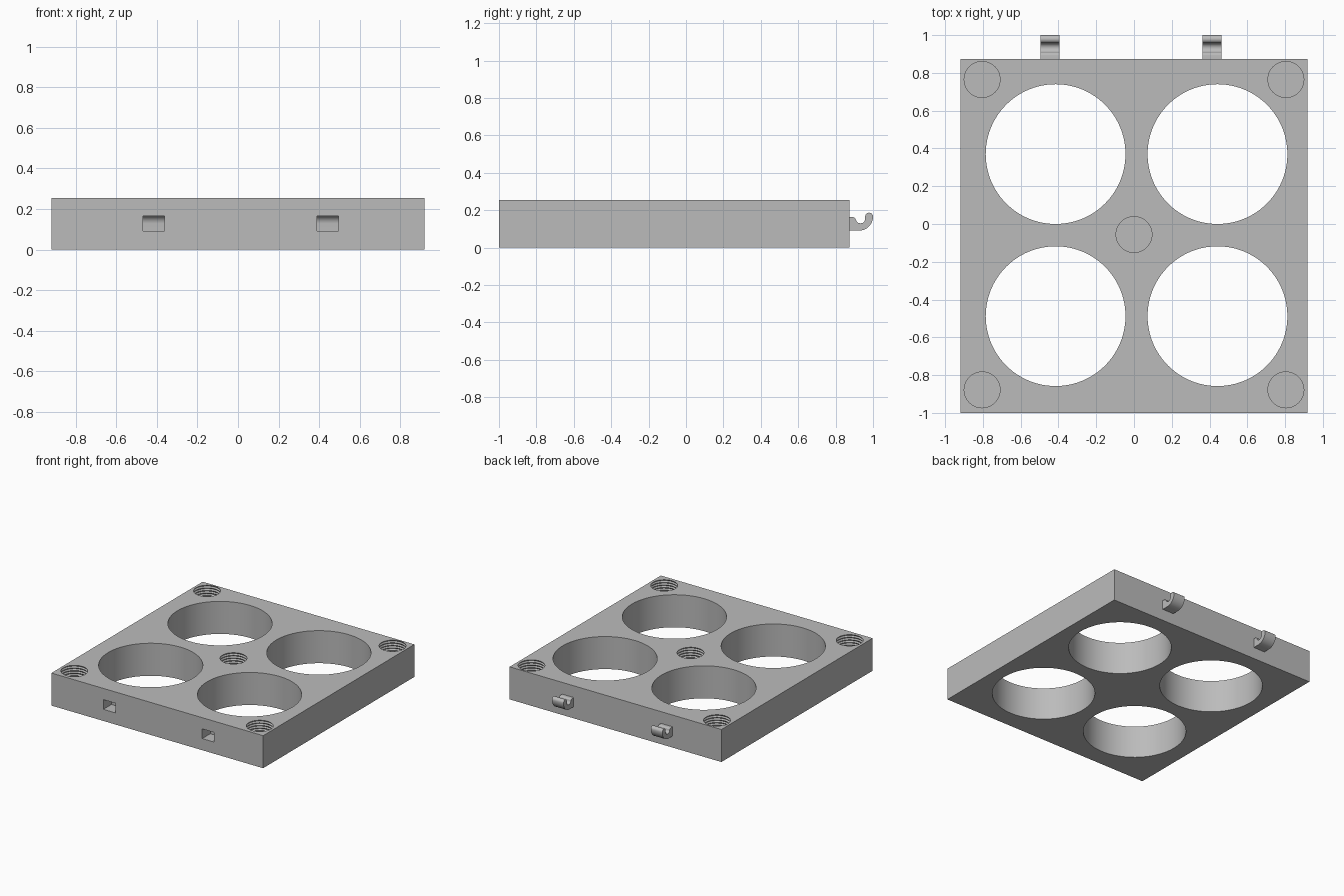
import bpy, bmesh
from math import sin, cos, pi, radians

if "Cube" in bpy.data.objects:
    bpy.data.objects.remove(bpy.data.objects["Cube"], do_unlink=True)

WIDTH, HEIGHT, FRONT, BACK = 1.836, 0.255, -1.0, 0.873
COLUMNS = (-0.415, 0.442)
ROWS = (-0.488, 0.37)

grey = bpy.data.materials.new("plain grey")
grey.use_nodes = True
colour = (0.5, 0.5, 0.5, 1)
grey.diffuse_color = colour
grey.node_tree.nodes["Principled BSDF"].inputs["Base Color"].default_value = colour


def arc(cy, cz, r, start, end, steps=12):
    """Points on an arc in the side (y, z) plane, angles in degrees."""
    angles = [radians(start + (end - start) * i / steps) for i in range(steps + 1)]
    return [(cy + r * cos(a), cz + r * sin(a)) for a in angles]


def extrude_side(bm, outline, x0, x1):
    """Extrude a closed side outline from x0 to x1."""
    face = bm.faces.new([bm.verts.new((x0, y, z)) for y, z in outline])
    new = bmesh.ops.extrude_face_region(bm, geom=[face])["geom"]
    moved = [v for v in new if isinstance(v, bmesh.types.BMVert)]
    bmesh.ops.translate(bm, vec=(x1 - x0, 0, 0), verts=moved)


def lathe(bm, cx, cy, profile, sides):
    """Closed solid of revolution from (radius, height) pairs."""
    rings = [[bm.verts.new((cx + r * cos(2 * pi * i / sides),
                            cy + r * sin(2 * pi * i / sides), z))
              for i in range(sides)] for r, z in profile]
    for low, high in zip(rings, rings[1:]):
        for i in range(sides):
            j = (i + 1) % sides
            bm.faces.new((low[i], low[j], high[j], high[i]))
    bm.faces.new(rings[0][::-1])
    bm.faces.new(rings[-1])


def finish(bm, name):
    bmesh.ops.recalc_face_normals(bm, faces=bm.faces)
    mesh = bpy.data.meshes.new(name)
    bm.to_mesh(mesh)
    bm.free()
    mesh.materials.append(grey)
    obj = bpy.data.objects.new(name, mesh)
    bpy.context.collection.objects.link(obj)
    return obj


def smooth(obj):
    bpy.ops.object.select_all(action="DESELECT")
    obj.select_set(True)
    bpy.context.view_layer.objects.active = obj
    bpy.ops.object.shade_smooth_by_angle(angle=radians(30))


# Rectangular block
bm = bmesh.new()
extrude_side(bm, [(FRONT, 0), (BACK, 0), (BACK, HEIGHT), (FRONT, HEIGHT)],
             -WIDTH / 2, WIDTH / 2)
block = finish(bm, "holder_block")

# Everything cut out of the block
bm = bmesh.new()

# Four round through holes
for x in COLUMNS:
    for y in ROWS:
        lathe(bm, x, y, [(0.37, -0.1), (0.37, HEIGHT + 0.1)], 96)

# Five blind threaded holes, with undercut grooves
floor, turns = 0.055, 10
pitch = (HEIGHT - floor) / turns
thread = []
for i in range(turns):
    z = floor + i * pitch
    thread += [(0.095, z), (0.102, z + pitch / 2)]
thread += [(0.095, HEIGHT), (0.095, HEIGHT + 0.1)]
screw_spots = [(sx * 0.804, y) for sx in (-1, 1) for y in (-0.878, 0.765)]
for x, y in screw_spots + [(0, -0.056)]:
    lathe(bm, x, y, thread, 48)

# Hook slots in the front with a rounded ceiling
slot = [(FRONT - 0.1, 0.091), (-0.9, 0.091)]
slot += arc(-0.938, 0.129, 0.038, 0, 90) + [(FRONT - 0.1, 0.167)]
for x in COLUMNS:
    extrude_side(bm, slot, x - 0.052, x + 0.052)
cutter = finish(bm, "cutter")
cutter.hide_render = True

cut = block.modifiers.new("openings", "BOOLEAN")
cut.operation = "DIFFERENCE"
cut.solver = "EXACT"
cut.object = cutter
bpy.ops.object.select_all(action="DESELECT")
block.select_set(True)
bpy.context.view_layer.objects.active = block
bpy.ops.object.modifier_apply(modifier=cut.name)
bpy.data.objects.remove(cutter, do_unlink=True)
smooth(block)

# Upturned hooks on the back, with a rounded tip
hook = [(BACK - 0.01, 0.091), (0.925, 0.091)]
hook += arc(0.925, 0.166, 0.075, -90, 0)
hook += arc(0.979, 0.166, 0.021, 0, 180)[1:]
hook += arc(0.933, 0.155, 0.025, 0, -180)
hook += arc(0.893, 0.148, 0.015, 0, 90, 5) + [(BACK - 0.01, 0.163)]
for side, x in zip(("right", "left"), COLUMNS):
    bm = bmesh.new()
    extrude_side(bm, hook, x - 0.03 - 0.05, x - 0.03 + 0.05)
    smooth(finish(bm, side + "_hook"))
